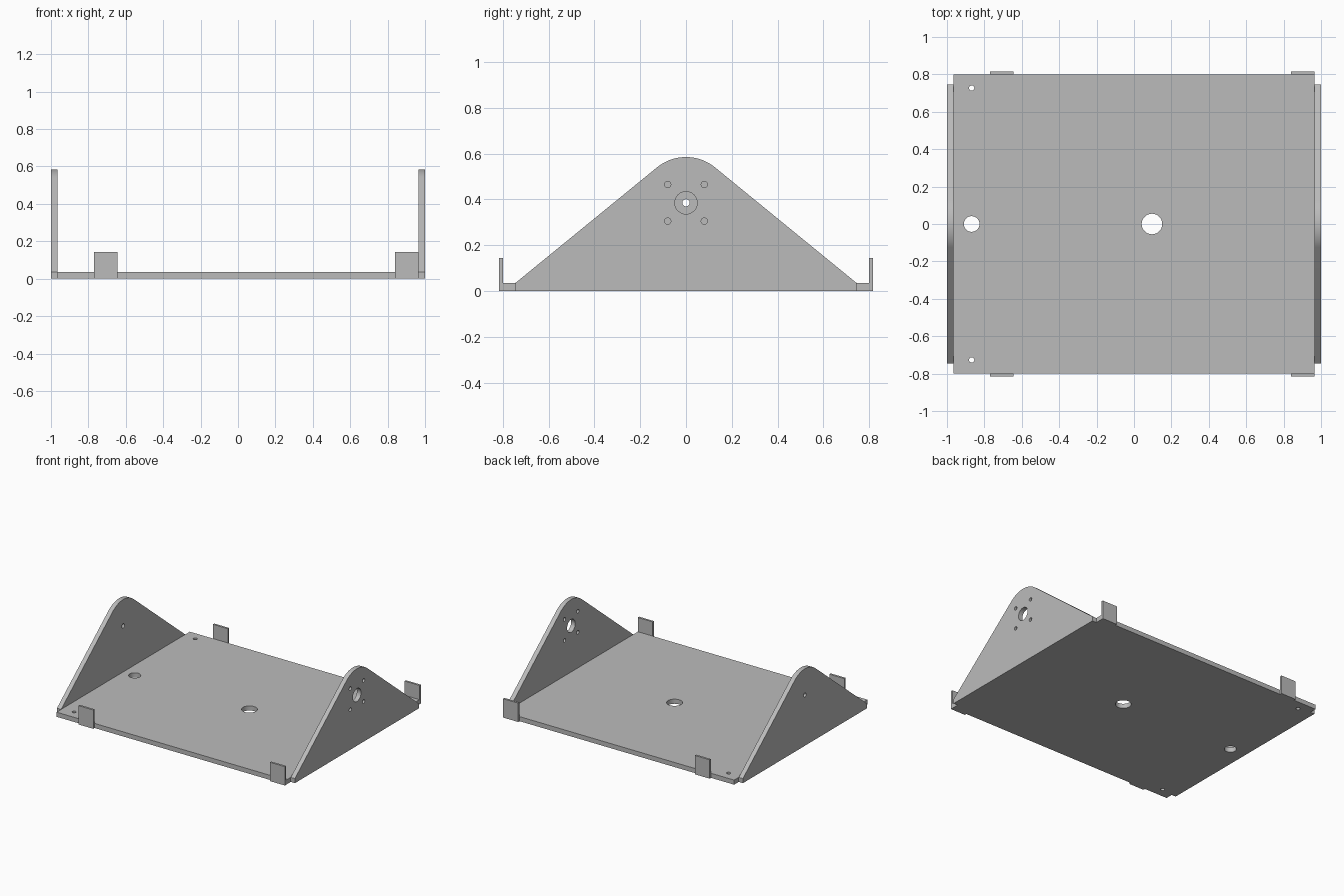
import bpy, bmesh, math
from mathutils import Matrix, Vector

cube = bpy.data.objects.get("Cube")
if cube:
    bpy.data.objects.remove(cube, do_unlink=True)

grey = bpy.data.materials.new("plain grey")
grey.use_nodes = True
COLOUR = (0.5, 0.5, 0.5, 1)
grey.diffuse_color = COLOUR
grey.node_tree.nodes["Principled BSDF"].inputs["Base Color"].default_value = COLOUR

THICK = 0.035      # sheet thickness
BASE_X = 0.965     # half width of the base
BASE_Y = 0.8       # half depth of the base
PIVOT = 0.385      # height of the side plate holes


def circle(cx, cy, r, n=32):
    return [(cx + r * math.cos(2 * math.pi * i / n),
             cy + r * math.sin(2 * math.pi * i / n)) for i in range(n)]


def rectangle(x0, x1, y0, y1):
    return [(x0, y0), (x1, y0), (x1, y1), (x0, y1)]


def sheet(name, outline, holes, depth, matrix):
    """Flat outline with holes, extruded along its local z and placed by matrix."""
    bm = bmesh.new()
    edges = []
    for loop in [outline] + holes:
        verts = [bm.verts.new((a, b, 0)) for a, b in loop]
        edges += [bm.edges.new((v, verts[i - 1])) for i, v in enumerate(verts)]
    bmesh.ops.triangle_fill(bm, edges=edges, use_beauty=True, normal=(0, 0, 1))
    extruded = bmesh.ops.extrude_face_region(bm, geom=bm.faces[:], use_keep_orig=True)
    top = [g for g in extruded["geom"] if isinstance(g, bmesh.types.BMVert)]
    bmesh.ops.translate(bm, verts=top, vec=(0, 0, depth))
    bmesh.ops.recalc_face_normals(bm, faces=bm.faces[:])
    bm.transform(matrix)
    mesh = bpy.data.meshes.new(name)
    bm.to_mesh(mesh)
    bm.free()
    mesh.materials.append(grey)
    ob = bpy.data.objects.new(name, mesh)
    bpy.context.collection.objects.link(ob)
    bpy.ops.object.select_all(action="DESELECT")
    ob.select_set(True)
    bpy.context.view_layer.objects.active = ob
    bpy.ops.object.shade_smooth_by_angle(angle=math.radians(30))
    return ob


# Base plate with centre hole, cable hole and two screw holes
base_holes = [circle(0.096, 0, 0.055), circle(-0.868, 0, 0.042)]
base_holes += [circle(-0.868, s * 0.727, 0.0145, 16) for s in (-1, 1)]
sheet("base_plate", rectangle(-BASE_X, BASE_X, -BASE_Y, BASE_Y), base_holes,
      THICK, Matrix.Identity(4))

# Side plate profile: sloped sides running tangent into a round top
foot = Vector((0.745, THICK - PIVOT))
radius = 0.2
start = math.atan2(foot.y, foot.x) + math.acos(radius / foot.length)
steps = 24
profile = [(-foot.x, 0), (foot.x, 0), (foot.x, THICK)]
for i in range(steps + 1):
    a = start + (math.pi - 2 * start) * i / steps
    profile.append((radius * math.cos(a), PIVOT + radius * math.sin(a)))
profile.append((-foot.x, THICK))

# Motor mount holes on the left plate, a single pivot hole on the right one
mount_holes = [circle(0, PIVOT, 0.049)]
mount_holes += [circle(sy * 0.08, PIVOT + sz * 0.08, 0.014, 16)
                for sy in (-1, 1) for sz in (-1, 1)]
pivot_hole = [circle(0, PIVOT, 0.016, 16)]

# Local x, y, z become world y, z, x
upright = Matrix(((0, 0, 1, 0), (1, 0, 0, 0), (0, 1, 0, 0), (0, 0, 0, 1)))
for name, x, holes in (("left_side_plate", BASE_X, mount_holes),
                       ("right_side_plate", -BASE_X - THICK, pivot_hole)):
    sheet(name, profile, holes, THICK, Matrix.Translation((x, 0, 0)) @ upright)

# Upright tabs along the front and back edges
TAB_W, TAB_H, TAB_T = 0.125, 0.143, 0.016
for side, x in (("right", -0.77), ("left", BASE_X - TAB_W)):
    for end, y in (("front", -BASE_Y - TAB_T), ("back", BASE_Y)):
        sheet(f"{end}_{side}_tab", rectangle(x, x + TAB_W, y, y + TAB_T), [],
              TAB_H, Matrix.Identity(4))
